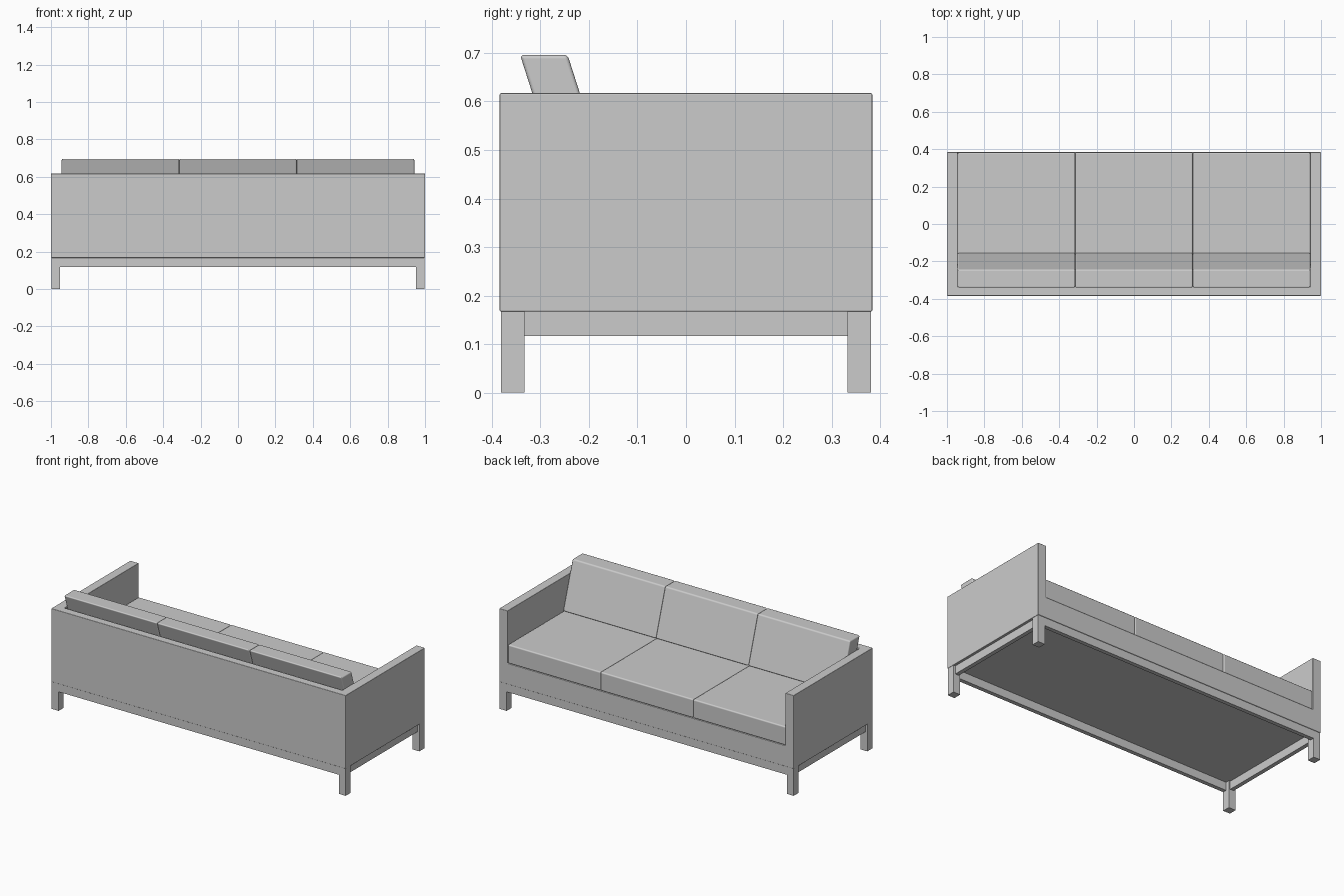
import bpy, bmesh, math

cube = bpy.data.objects.get("Cube")
if cube:
    bpy.data.objects.remove(cube, do_unlink=True)


def material(name, rgb):
    m = bpy.data.materials.new(name)
    m.use_nodes = True
    m.diffuse_color = (*rgb, 1)
    m.node_tree.nodes["Principled BSDF"].inputs["Base Color"].default_value = (*rgb, 1)
    return m


GREY = material("light grey", (0.6, 0.6, 0.6))


def prism(name, profile, x0, x1):
    """Extrude a (y, z) profile along x."""
    bm = bmesh.new()
    face = bm.faces.new([bm.verts.new((x0, y, z)) for y, z in profile])
    grown = bmesh.ops.extrude_face_region(bm, geom=[face])
    moved = [v for v in grown["geom"] if isinstance(v, bmesh.types.BMVert)]
    bmesh.ops.translate(bm, verts=moved, vec=(x1 - x0, 0, 0))
    bmesh.ops.recalc_face_normals(bm, faces=bm.faces)
    mesh = bpy.data.meshes.new(name)
    bm.to_mesh(mesh)
    bm.free()
    mesh.materials.append(GREY)
    obj = bpy.data.objects.new(name, mesh)
    bpy.context.collection.objects.link(obj)
    return obj


def box(name, x0, x1, y0, y1, z0, z1):
    return prism(name, [(y0, z0), (y1, z0), (y1, z1), (y0, z1)], x0, x1)


def select(obj):
    bpy.ops.object.select_all(action="DESELECT")
    obj.select_set(True)
    bpy.context.view_layer.objects.active = obj


def soften(obj, width):
    """Round the edges slightly, keeping the large faces flat."""
    mod = obj.modifiers.new("rounded edges", "BEVEL")
    mod.width = width
    mod.segments = 3
    mod.harden_normals = True
    select(obj)
    bpy.ops.object.shade_smooth_by_angle(angle=math.radians(35))
    bpy.ops.object.modifier_apply(modifier=mod.name)


INNER = 0.943      # inside face of the arms
BACK = -0.335      # inside face of the back panel
DECK = 0.295       # underside of the seat cushions
SEAT = 0.41        # top of the seat cushions

# Upholstered shell: arms, back and front panel in one piece
shell = box("sofa_shell", -1, 1, -0.384, 0.384, 0.167, 0.617)
cutter = box("seat_cutter", -INNER, INNER, BACK, 1, DECK, 1)
cutter.hide_render = True
cut = shell.modifiers.new("seat opening", "BOOLEAN")
cut.object = cutter
cut.solver = "EXACT"
select(shell)
bpy.ops.object.modifier_apply(modifier=cut.name)
bpy.data.objects.remove(cutter, do_unlink=True)
soften(shell, 0.003)

# Three seat cushions and three leaning back cushions
width = 2 * INNER / 3
lean = 0.32
for i, side in enumerate(("right", "middle", "left")):
    x0 = -INNER + i * width
    x1 = x0 + width
    seat = box(f"seat_cushion_{side}", x0, x1, BACK, 0.383, DECK, SEAT)
    soften(seat, 0.008)
    top, back_y, front_y = 0.696, -0.342, -0.244
    shift = (top - SEAT) * lean
    back = prism(f"back_cushion_{side}",
                 [(back_y, top), (front_y, top),
                  (front_y + shift, SEAT), (back_y + shift, SEAT)], x0, x1)
    soften(back, 0.008)

# Base frame: four square legs joined by rails
for sx, xname in ((-1, "right"), (1, "left")):
    for sy, yname in ((-1, "front"), (1, "back")):
        xs = sorted((sx * 0.998, sx * 0.951))
        ys = sorted((sy * 0.381, sy * 0.333))
        box(f"leg_{yname}_{xname}", *xs, *ys, 0, 0.167)
    box(f"side_rail_{xname}", *sorted((sx * 0.985, sx * 0.96)), -0.333, 0.333, 0.117, 0.167)
for sy, yname in ((-1, "front"), (1, "back")):
    box(f"long_rail_{yname}", -0.951, 0.951, *sorted((sy * 0.381, sy * 0.356)), 0.117, 0.167)
